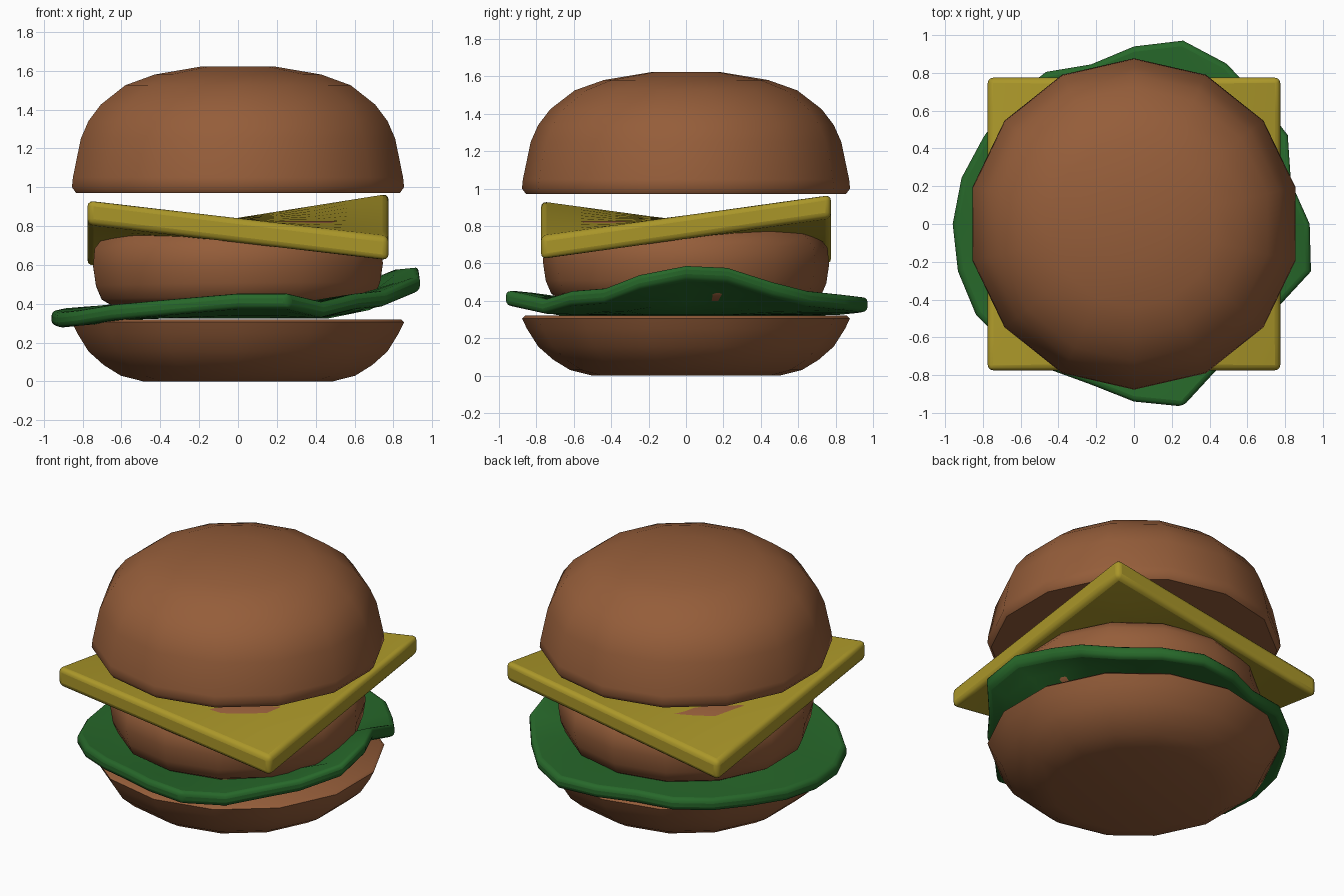
import bpy, bmesh, math

if "Cube" in bpy.data.objects:
    bpy.data.objects.remove(bpy.data.objects["Cube"])


def material(name, rgb):
    m = bpy.data.materials.new(name)
    m.diffuse_color = (*rgb, 1)
    m.use_nodes = True
    m.node_tree.nodes["Principled BSDF"].inputs["Base Color"].default_value = m.diffuse_color
    return m


BROWN = material("toasted brown", (0.30, 0.11, 0.042))
GREEN = material("leaf green", (0.02, 0.138, 0.023))
YELLOW = material("cheese yellow", (0.40, 0.305, 0.022))


def finish(name, bm, mat, bevel=0, angle=50):
    bmesh.ops.recalc_face_normals(bm, faces=bm.faces)
    me = bpy.data.meshes.new(name)
    bm.to_mesh(me)
    bm.free()
    me.materials.append(mat)
    me.shade_smooth()
    me.set_sharp_from_angle(angle=math.radians(angle))
    ob = bpy.data.objects.new(name, me)
    bpy.context.collection.objects.link(ob)
    if bevel:
        b = ob.modifiers.new("round_rim", 'BEVEL')
        b.width = bevel
        b.segments = 3
        b.limit_method = 'ANGLE'
        b.angle_limit = math.radians(50)
    return ob


def lathe(name, profile, mat, sides=14, tilt=0.0):
    """Revolve (radius, z) points, capping both ends."""
    bm = bmesh.new()
    rings = []
    for r, z in profile:
        ring = []
        for i in range(sides):
            a = math.pi / 2 + 2 * math.pi * i / sides
            x, y = r * math.cos(a), r * math.sin(a)
            ring.append(bm.verts.new((x, y, z + tilt * (x - y))))
        rings.append(ring)
    for lo, hi in zip(rings, rings[1:]):
        for i in range(sides):
            j = (i + 1) % sides
            bm.faces.new((lo[i], lo[j], hi[j], hi[i]))
    bm.faces.new(rings[0][::-1])
    bm.faces.new(rings[-1])
    return finish(name, bm, mat)


def thicken(bm, t):
    """Drop a copy of the sheet by t and wall the rim."""
    res = bmesh.ops.extrude_face_region(bm, geom=bm.faces[:], use_keep_orig=True)
    for v in res["geom"]:
        if isinstance(v, bmesh.types.BMVert):
            v.co.z -= t


# Buns
lathe("bottom_bun", [(0.50, 0), (0.62, 0.03), (0.71, 0.085), (0.79, 0.155),
                     (0.85, 0.25), (0.877, 0.305), (0.86, 0.32)], BROWN)
lathe("top_bun", [(0.855, 0.97), (0.877, 1.0), (0.872, 1.05), (0.83, 1.25),
                  (0.79, 1.34), (0.725, 1.425), (0.595, 1.525), (0.44, 1.58),
                  (0.19, 1.622)], BROWN)

# Patty, pokes slightly through the cheese
lathe("patty", [(0.66, 0.395), (0.72, 0.43), (0.75, 0.50), (0.765, 0.60),
                (0.757, 0.69), (0.71, 0.75), (0.60, 0.818), (0.3, 0.819)],
      BROWN, tilt=0.01)

# Cheese: saddle-shaped square slice
FL, FR, BR, BL = 0.935, 0.745, 0.97, 0.715
bm = bmesh.new()
bmesh.ops.create_grid(bm, x_segments=8, y_segments=8, size=0.775)
for v in bm.verts:
    u, w = v.co.x / 1.55 + 0.5, v.co.y / 1.55 + 0.5
    v.co.z = (1 - w) * (FL * (1 - u) + FR * u) + w * (BL * (1 - u) + BR * u)
thicken(bm, 0.125)
finish("cheese", bm, YELLOW, bevel=0.03)

# Lettuce: wavy leaf, rim radius and height every 15 degrees
RIM = [(0.93, 0.56), (0.86, 0.55), (0.94, 0.47), (0.94, 0.42), (0.98, 0.40),
       (1.005, 0.385), (0.94, 0.38), (0.875, 0.37), (0.93, 0.37), (0.93, 0.36),
       (0.92, 0.35), (0.945, 0.34), (0.96, 0.33), (0.965, 0.32), (0.965, 0.33),
       (0.93, 0.36), (0.89, 0.38), (0.88, 0.40), (0.94, 0.42), (1.0, 0.42),
       (0.885, 0.375), (0.88, 0.42), (0.88, 0.435), (0.97, 0.51)]
N = len(RIM)
bm = bmesh.new()
mid = bm.verts.new((0, 0, 0.37))
prev = None
for f, k in ((0.5, 0), (0.72, 0.3), (0.87, 0.75), (1.0, 1.0)):
    ring = []
    for i, (r, z) in enumerate(RIM):
        a = 2 * math.pi * i / N
        ring.append(bm.verts.new((f * r * math.cos(a), f * r * math.sin(a),
                                  0.37 + (z - 0.37) * k)))
    for i in range(N):
        j = (i + 1) % N
        if prev:
            bm.faces.new((prev[i], ring[i], ring[j], prev[j]))
        else:
            bm.faces.new((mid, ring[i], ring[j]))
    prev = ring
for v in bm.verts:
    v.co.z += 0.035
thicken(bm, 0.08)
finish("lettuce", bm, GREEN, bevel=0.028)
